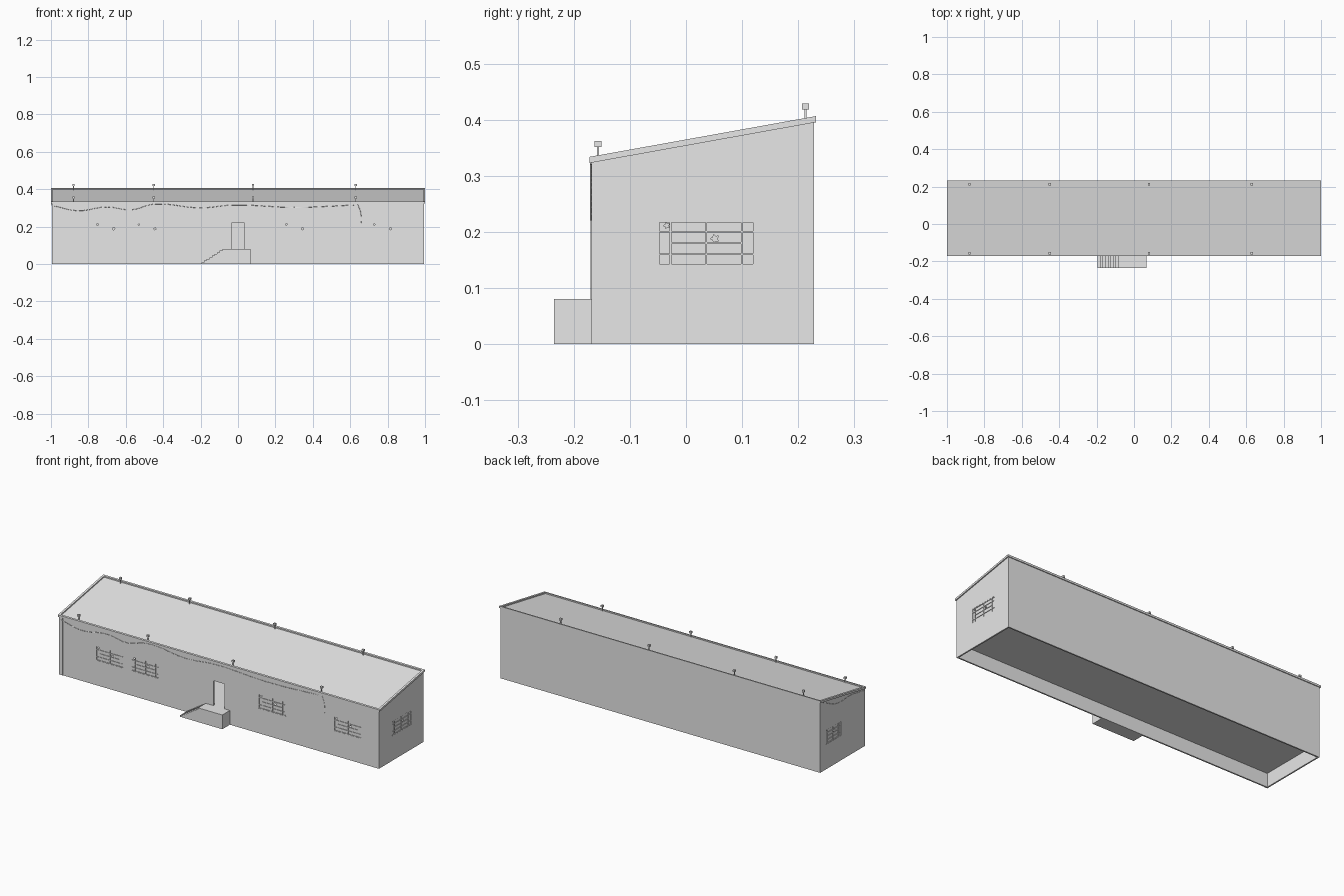
import bpy, bmesh, math
from mathutils import Matrix, Vector

cube = bpy.data.objects.get("Cube")
if cube:
    bpy.data.objects.remove(cube, do_unlink=True)

GREY = bpy.data.materials.new("plain_grey")
GREY.use_nodes = True
GREY.diffuse_color = (0.8, 0.8, 0.8, 1)
GREY.node_tree.nodes["Principled BSDF"].inputs["Base Color"].default_value = (0.8, 0.8, 0.8, 1)

FRONT, BACK, END, WALL = -0.168, 0.228, 0.994, 0.008
FLOOR = 0.08


def eave(y):
    """Height of the wall top under the sloping roof."""
    return 0.323 + (y + 0.17) * 0.18


def finish(name, bm, matrix=Matrix()):
    bm.transform(matrix)
    bmesh.ops.recalc_face_normals(bm, faces=bm.faces)
    mesh = bpy.data.meshes.new(name)
    bm.to_mesh(mesh)
    bm.free()
    mesh.materials.append(GREY)
    obj = bpy.data.objects.new(name, mesh)
    bpy.context.collection.objects.link(obj)
    return obj


def add_box(bm, lo, hi):
    lo, hi = Vector(lo), Vector(hi)
    m = Matrix.Translation((lo + hi) / 2) @ Matrix.Diagonal((*(hi - lo), 1))
    bmesh.ops.create_cube(bm, size=1, matrix=m)


def box(name, lo, hi, matrix=Matrix()):
    bm = bmesh.new()
    add_box(bm, lo, hi)
    return finish(name, bm, matrix)


def prism(name, points, offset, matrix=Matrix()):
    """Extrude a closed outline of 3D points by an offset."""
    bm = bmesh.new()
    face = bm.faces.new([bm.verts.new(p) for p in points])
    new = bmesh.ops.extrude_face_region(bm, geom=[face])["geom"]
    bmesh.ops.translate(bm, vec=offset, verts=[v for v in new if isinstance(v, bmesh.types.BMVert)])
    return finish(name, bm, matrix)


def cut(obj, cutters):
    for c in cutters:
        mod = obj.modifiers.new("cut", 'BOOLEAN')
        mod.operation, mod.solver, mod.object = 'DIFFERENCE', 'EXACT', c
    deps = bpy.context.evaluated_depsgraph_get()
    mesh = bpy.data.meshes.new_from_object(obj.evaluated_get(deps))
    obj.modifiers.clear()
    obj.data = mesh
    for c in cutters:
        bpy.data.objects.remove(c, do_unlink=True)


def slope_prism(name, half, y0, y1, low, high):
    """Prism along x; low and high give the bottom and top height at a y."""
    pts = [(-half, y0, low(y0)), (-half, y1, low(y1)), (-half, y1, high(y1)), (-half, y0, high(y0))]
    return prism(name, pts, (2 * half, 0, 0))


# Window placements: name, matrix from local (facing -y, on the wall plane), half width
windows = [(f"front_window_{i + 1}", Matrix.Translation((x, FRONT, 0.18)), 0.086)
           for i, x in enumerate((-0.68, -0.46, 0.33, 0.80))]
windows.append(("left_window", Matrix.Translation((END, 0.036, 0.18))
                @ Matrix.Rotation(math.pi / 2, 4, 'Z'), 0.086))
windows.append(("right_window", Matrix.Translation((-END, 0.11, 0.18))
                @ Matrix.Rotation(-math.pi / 2, 4, 'Z'), 0.065))
HALF_H = 0.04

# Hollow wall shell with openings
walls = slope_prism("walls", END, FRONT, BACK, lambda y: 0, eave)
cutters = [slope_prism("inner_cutter", END - WALL, FRONT + WALL, BACK - WALL,
                       lambda y: -0.1, lambda y: 0.6),
           box("door_cutter", (-0.035, FRONT - 0.02, FLOOR), (0.035, FRONT + 0.02, 0.22))]
for name, m, w in windows:
    cutters.append(box("window_cutter", (-w, -0.02, -HALF_H), (w, 0.02, HALF_H), m))
cut(walls, cutters)
box("floor", (-END + 0.004, FRONT + 0.004, FLOOR - 0.003), (END - 0.004, BACK - 0.004, FLOOR))

# Roof tray with a thin raised rim
roof = slope_prism("roof", 1.0, -0.172, 0.232, eave, lambda y: eave(y) + 0.011)
cut(roof, [slope_prism("tray_cutter", 0.988, -0.162, 0.222,
                       lambda y: eave(y) + 0.004, lambda y: eave(y) + 0.05)])


# Windows: glass with a star-shaped break, and glazing bars
def star(x, z, r, m):
    pts = []
    for k in range(10):
        rad = r * (1 if k % 2 else 0.5)
        a = k * math.pi / 5
        pts.append((x + rad * math.cos(a), -0.01, z + rad * math.sin(a)))
    return prism("star_cutter", pts, (0, 0.03, 0), m)


for name, m, w in windows:
    pane = box(name + "_glass", (-w, 0.004, -HALF_H), (w, 0.005, HALF_H), m)
    cut(pane, [star(0.18 * w, 0.008, 0.008, m), star(-0.82 * w, 0.031, 0.006, m)])
    bm = bmesh.new()
    b = 0.0015
    for x in (-w + b, -0.74 * w, 0, 0.74 * w, w - b):
        add_box(bm, (x - b, 0.001, -HALF_H), (x + b, 0.007, HALF_H))
    for z in (-HALF_H + b, -0.02, 0, 0.02, HALF_H - b):
        span = 0.74 * w if z == 0 else w
        add_box(bm, (-span, 0.001, z - b), (span, 0.007, z + b))
    finish(name + "_bars", bm, m)

# Porch landing with a flight of steps rising from the right
STEPS, X0, X1 = 9, -0.195, -0.07
outline = [(0.067, -0.235, FLOOR), (0.067, -0.235, 0), (X0, -0.235, 0)]
for i in range(STEPS):
    x, z = X0 + (X1 - X0) * i / STEPS, FLOOR * (i + 1) / STEPS
    outline.append((x, -0.235, z))
    if i < STEPS - 1:
        outline.append((X0 + (X1 - X0) * (i + 1) / STEPS, -0.235, z))
prism("porch_steps", outline, (0, -0.235 * -1 + FRONT, 0))

# Roof posts with box heads along both eaves
for row, y in (("front", -0.157), ("back", 0.213)):
    for i, x in enumerate((-0.88, -0.45, 0.08, 0.63)):
        z = eave(y)
        bm = bmesh.new()
        add_box(bm, (x - 0.002, y - 0.002, z), (x + 0.002, y + 0.002, z + 0.028))
        add_box(bm, (x - 0.006, y - 0.006, z + 0.026), (x + 0.006, y + 0.006, z + 0.037))
        finish(f"{row}_post_{i + 1}", bm)

# Corner strip on the front wall
box("corner_strip", (-END, FRONT - 0.002, 0), (-0.972, FRONT, eave(FRONT)))


# Thin sagging cables
def cable(name, points):
    curve = bpy.data.curves.new(name, 'CURVE')
    curve.dimensions = '3D'
    curve.bevel_depth, curve.bevel_resolution, curve.resolution_u = 0.0012, 0, 5
    sp = curve.splines.new('BEZIER')
    sp.bezier_points.add(len(points) - 1)
    for bp, p in zip(sp.bezier_points, points):
        bp.co = p
        bp.handle_left_type = bp.handle_right_type = 'AUTO'
    tmp = bpy.data.objects.new(name, curve)
    bpy.context.collection.objects.link(tmp)
    deps = bpy.context.evaluated_depsgraph_get()
    mesh = bpy.data.meshes.new_from_object(tmp.evaluated_get(deps))
    bpy.data.objects.remove(tmp, do_unlink=True)
    mesh.materials.clear()
    mesh.materials.append(GREY)
    bpy.context.collection.objects.link(bpy.data.objects.new(name, mesh))


sag = [(-0.98, 0.31), (-0.86, 0.285), (-0.7, 0.305), (-0.57, 0.29), (-0.45, 0.32),
       (-0.2, 0.30), (-0.03, 0.315), (0.3, 0.303), (0.62, 0.315)]
cable("front_cable", [(x, FRONT - 0.002, z) for x, z in sag])
cable("hanging_cable", [(0.64, FRONT - 0.002, 0.32), (0.655, FRONT - 0.002, 0.28),
                        (0.66, FRONT - 0.002, 0.22)])
cable("side_cable", [(-END - 0.002, y, z) for y, z in
                     ((0.2, 0.385), (0.08, 0.335), (-0.04, 0.335), (-0.165, 0.315))])
